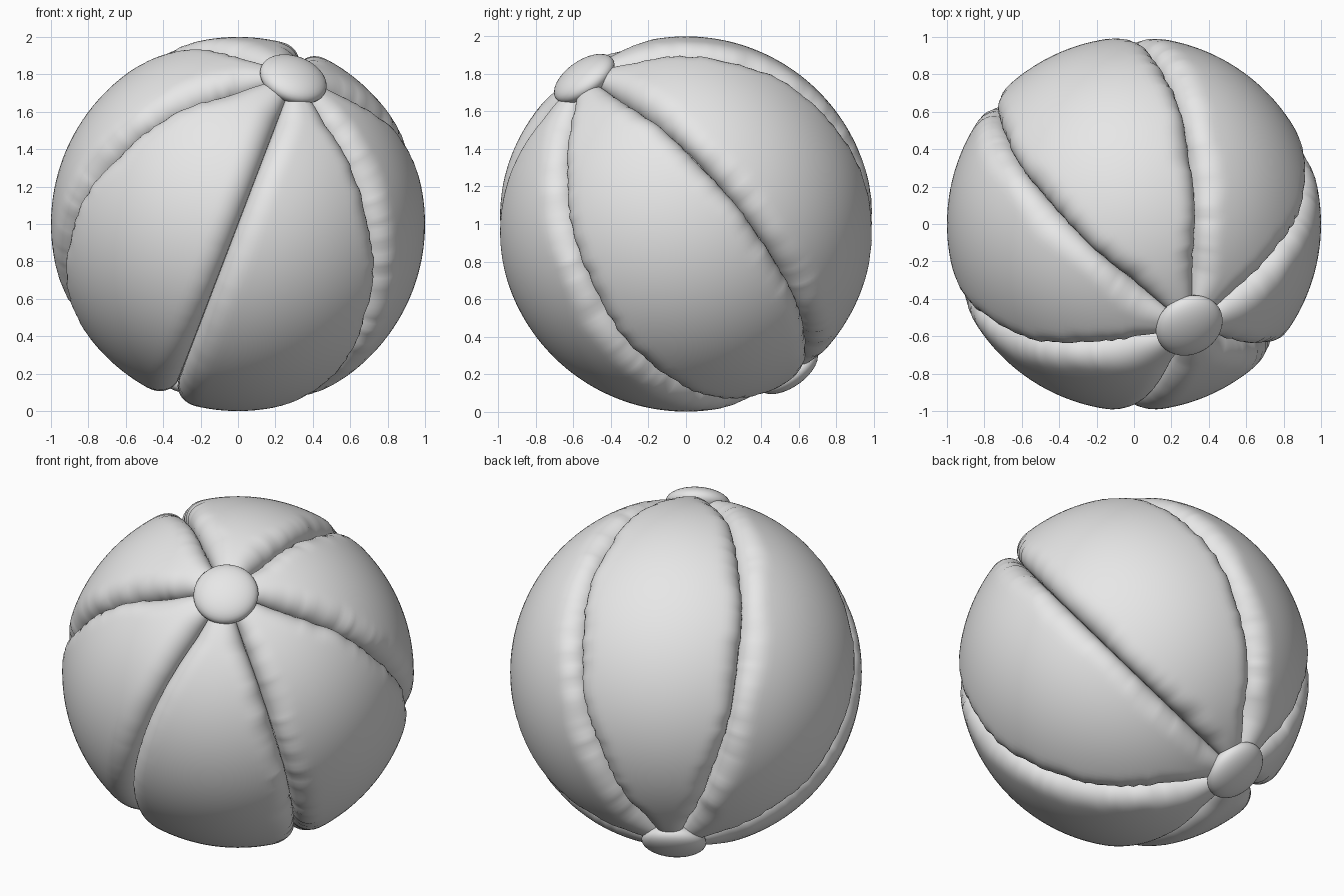
import bpy, bmesh, random
from math import sin, cos, pi, sqrt
from mathutils import Matrix, Vector

random.seed(4)
if "Cube" in bpy.data.objects:
    bpy.data.objects.remove(bpy.data.objects["Cube"])

# One plain fabric colour
fabric = bpy.data.materials.new("light grey fabric")
fabric.use_nodes = True
grey = (0.8, 0.8, 0.8, 1)
fabric.diffuse_color = grey
fabric.node_tree.nodes["Principled BSDF"].inputs["Base Color"].default_value = grey

# Tilted ball frame: pole axis, first seam direction, and their cross product
axis = Vector((0.30, -0.55, 0.785)).normalized()
front = Vector((0, -1, 0))
seam_dir = (front - axis * front.dot(axis)).normalized()
side_dir = axis.cross(seam_dir)
frame = Matrix((seam_dir, side_dir, axis)).transposed().to_4x4()
frame = Matrix.Translation((0, 0, 1)) @ frame

PANELS, ROWS, COLS = 6, 80, 36
HALF = pi / PANELS
LAT = 1.46


def add_object(name, bm):
    bmesh.ops.recalc_face_normals(bm, faces=bm.faces)
    mesh = bpy.data.meshes.new(name)
    bm.to_mesh(mesh)
    bm.free()
    mesh.materials.append(fabric)
    mesh.shade_smooth()
    obj = bpy.data.objects.new(name, mesh)
    bpy.context.collection.objects.link(obj)
    obj.matrix_world = frame
    return obj


def wrinkles(amount):
    """Random puckering along one panel edge, one value per row."""
    phase = random.uniform(0, 6)
    return [amount * (0.6 * sin(phase + r * 0.35) + random.uniform(-0.7, 0.7))
            for r in range(ROWS + 1)]


def panel_point(index, row, t, folds):
    """Point on a puffy panel; t runs from -1 to 1 between two seams."""
    lat = LAT * (2 * row / ROWS - 1)
    half_width = HALF * cos(lat)
    fold = folds[0 if t < 0 else 1][row]
    roll = min(0.15 * (1 + fold), half_width * 0.95)
    depth = 0.8 * roll
    near = max(0, 1 - (1 - abs(t)) * half_width / roll)
    radius = 1 - depth * (1 - sqrt(max(0, 1 - near ** 2.2)))
    angle = HALF * (2 * index + 1 + t)
    return Vector((cos(lat) * cos(angle), cos(lat) * sin(angle), sin(lat))) * radius


# Six puffy panels, stitched together at sunken seams
for i in range(PANELS):
    # The first seam is pulled straight; the others pucker
    folds = [wrinkles(0.03 if i == 0 else 0.16),
             wrinkles(0.03 if i == PANELS - 1 else 0.16)]
    bm = bmesh.new()
    grid = [[bm.verts.new(panel_point(i, r, sin(pi / 2 * (2 * c / COLS - 1)), folds))
             for c in range(COLS + 1)] for r in range(ROWS + 1)]
    for r in range(ROWS):
        for c in range(COLS):
            bm.faces.new((grid[r][c], grid[r][c + 1],
                          grid[r + 1][c + 1], grid[r + 1][c]))
    # Panels are open sheets, so point their normals outward explicitly
    bm.normal_update()
    for f in bm.faces:
        if f.normal.dot(f.calc_center_median()) < 0:
            f.normal_flip()
    mesh = bpy.data.meshes.new(f"panel_{i + 1}")
    bm.to_mesh(mesh)
    bm.free()
    mesh.materials.append(fabric)
    mesh.shade_smooth()
    obj = bpy.data.objects.new(f"panel_{i + 1}", mesh)
    bpy.context.collection.objects.link(obj)
    obj.matrix_world = frame

# Flattened round buttons over both poles
for name, sign in (("top_button", 1), ("bottom_button", -1)):
    bm = bmesh.new()
    place = Matrix.Translation((0, 0, 0.99 * sign)) @ Matrix.Diagonal((0.185, 0.185, 0.085, 1))
    bmesh.ops.create_uvsphere(bm, u_segments=40, v_segments=20, radius=1, matrix=place)
    add_object(name, bm)
